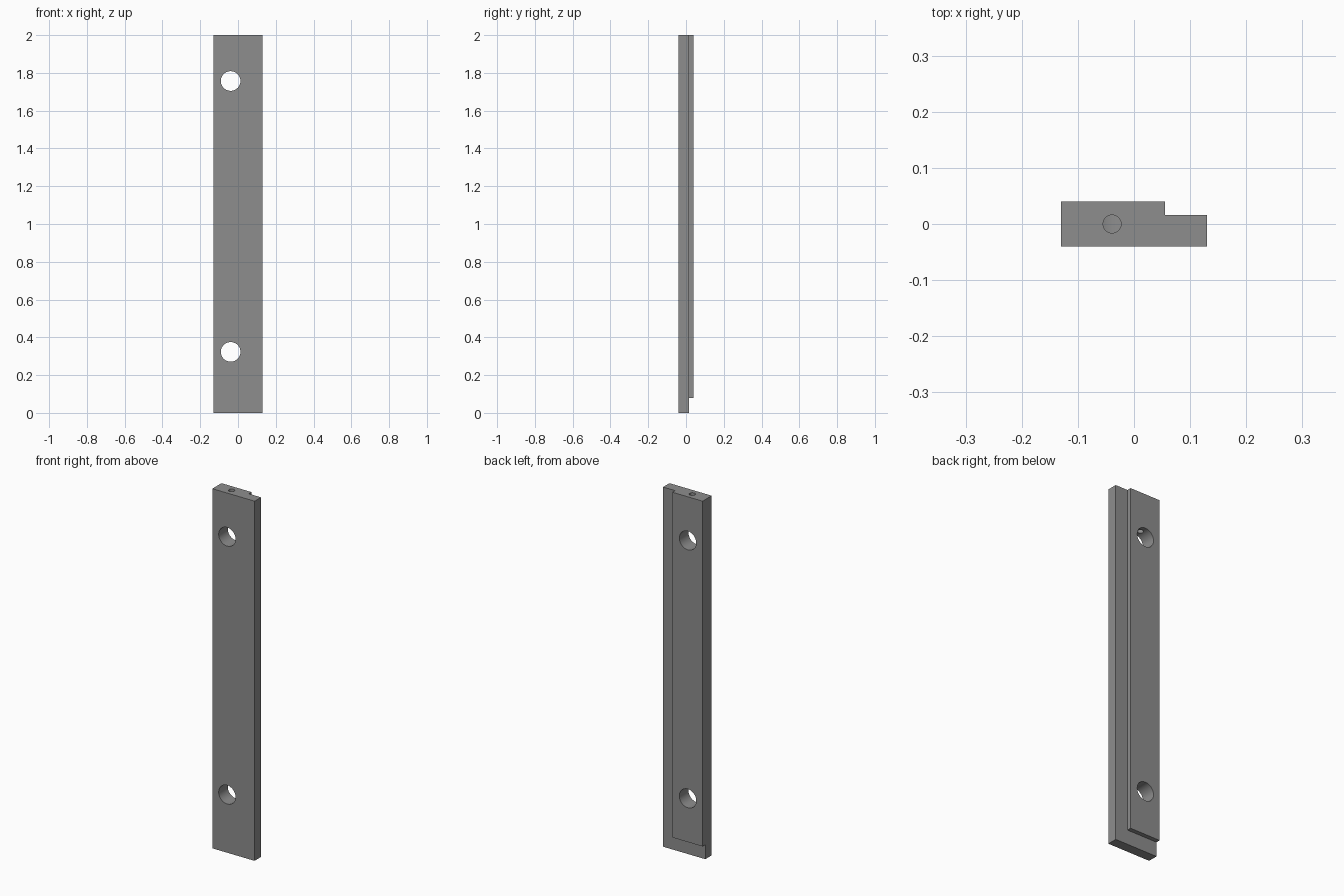
import bpy
import math

if "Cube" in bpy.data.objects:
    bpy.data.objects.remove(bpy.data.objects["Cube"])

W, D, H = 0.26, 0.08, 2.0      # overall width, depth, height
STEP_Y = 0.016                 # plane of the rebated ledge
HOLE_X = -0.039

steel = bpy.data.materials.new("grey_metal")
steel.diffuse_color = (0.27, 0.27, 0.27, 1)
steel.use_nodes = True
steel.node_tree.nodes["Principled BSDF"].inputs["Base Color"].default_value = steel.diffuse_color


def box(name, lo, hi):
    bpy.ops.mesh.primitive_cube_add(
        size=1, location=[(a + b) / 2 for a, b in zip(lo, hi)])
    ob = bpy.context.object
    ob.name = name
    ob.scale = [b - a for a, b in zip(lo, hi)]
    bpy.ops.object.transform_apply(location=True, rotation=True, scale=True)
    ob.data.materials.append(steel)
    return ob


def rod(name, radius, length, loc, rot=(0, 0, 0)):
    bpy.ops.mesh.primitive_cylinder_add(
        vertices=48, radius=radius, depth=length, location=loc, rotation=rot)
    ob = bpy.context.object
    ob.name = name
    ob.data.materials.append(steel)
    return ob


# Rectangular bar
bar = box("mounting_bar", (-W / 2, -D / 2, 0), (W / 2, D / 2, H))

# Rebates along the right edge and the bottom edge of the back face
cutters = [
    box("side_rebate", (0.055, STEP_Y, -0.1), (0.3, 0.2, H + 0.1)),
    box("bottom_rebate", (-0.3, STEP_Y, -0.1), (0.3, 0.2, 0.08)),
]

# Two bolt holes through the bar
for z in (0.323, 1.757):
    cutters.append(rod("bolt_hole", 0.052, 0.4, (HOLE_X, 0, z),
                       (math.pi / 2, 0, 0)))

# Set screw hole from the top end down into the upper bolt hole
cutters.append(rod("set_screw_hole", 0.016, 0.34, (HOLE_X, 0, 1.93)))

bpy.ops.object.select_all(action='DESELECT')
bar.select_set(True)
bpy.context.view_layer.objects.active = bar
for c in cutters:
    m = bar.modifiers.new(c.name, 'BOOLEAN')
    m.operation = 'DIFFERENCE'
    m.solver = 'EXACT'
    m.object = c
    bpy.ops.object.modifier_apply(modifier=m.name)
for c in cutters:
    bpy.data.objects.remove(c, do_unlink=True)

# Smooth bores, sharp edges
bpy.ops.object.shade_smooth_by_angle(angle=math.radians(30))
